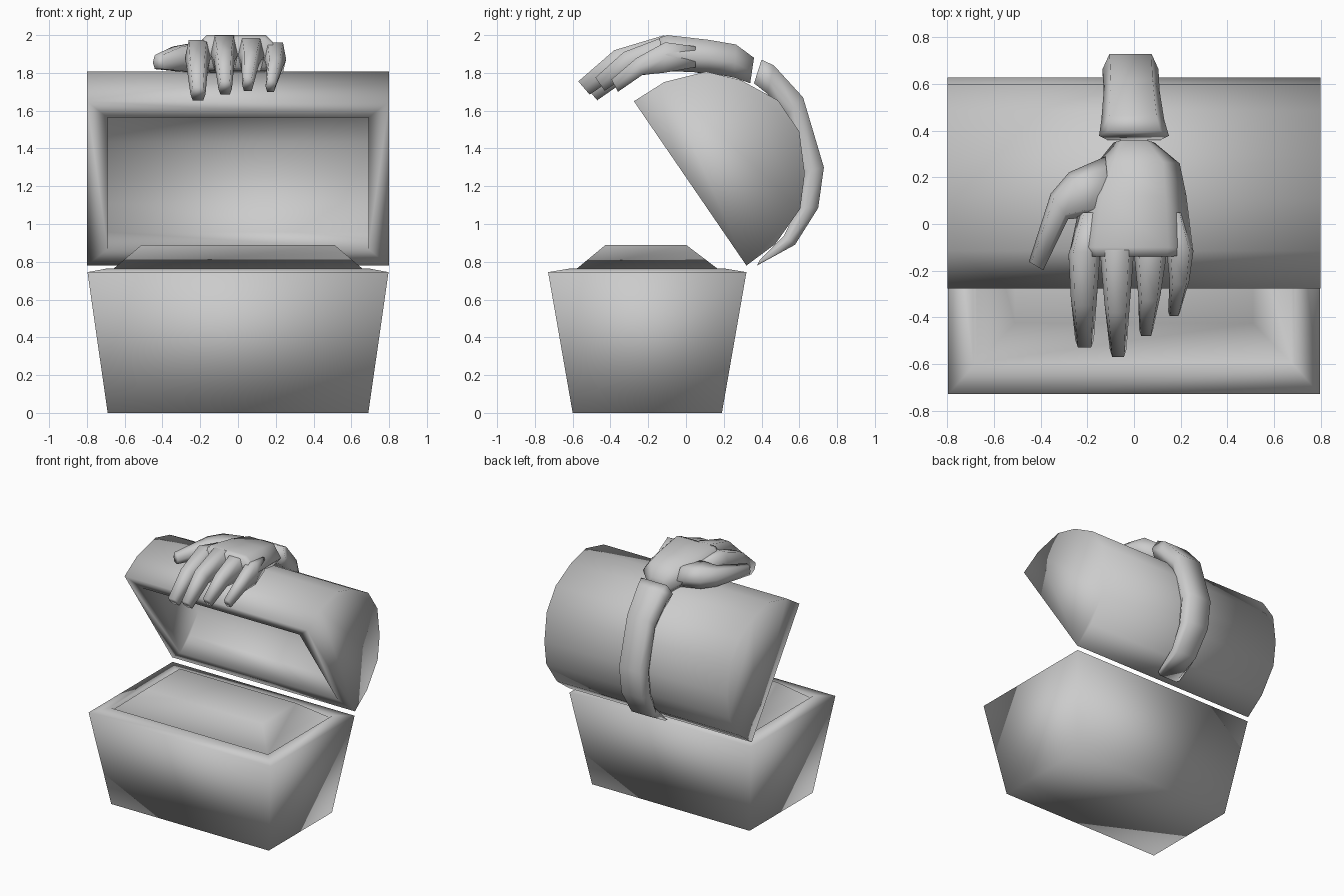
import bpy, bmesh
from mathutils import Vector

cube = bpy.data.objects.get("Cube")
if cube:
    bpy.data.objects.remove(cube, do_unlink=True)

grey = bpy.data.materials.new("plain_grey")
grey.use_nodes = True
COLOUR = (0.6, 0.6, 0.6, 1)
grey.diffuse_color = COLOUR
bsdf = grey.node_tree.nodes["Principled BSDF"]
bsdf.inputs["Base Color"].default_value = COLOUR
bsdf.inputs["Roughness"].default_value = 0.8


def finish(name, bm):
    """Turn a bmesh into a smooth shaded grey object."""
    bmesh.ops.recalc_face_normals(bm, faces=bm.faces)
    for f in bm.faces:
        f.smooth = True
    mesh = bpy.data.meshes.new(name)
    bm.to_mesh(mesh)
    bm.free()
    mesh.materials.append(grey)
    obj = bpy.data.objects.new(name, mesh)
    bpy.context.collection.objects.link(obj)
    return obj


def loft(name, rings):
    """Skin a list of equal-length closed rings and cap both ends."""
    bm = bmesh.new()
    loops = [[bm.verts.new(p) for p in ring] for ring in rings]
    n = len(loops[0])
    for a, b in zip(loops, loops[1:]):
        for i in range(n):
            j = (i + 1) % n
            bm.faces.new((a[i], a[j], b[j], b[i]))
    bm.faces.new(loops[0])
    bm.faces.new(loops[-1])
    return finish(name, bm)


def rect(z, x, y0, y1):
    return [(-x, y0, z), (x, y0, z), (x, y1, z), (-x, y1, z)]


def section(top, bottom, half, side=(1, 0, 0), flat=0.6):
    """Six-sided cross-section between a top and a bottom centre point."""
    t, b, s = Vector(top), Vector(bottom), Vector(side).normalized() * half
    mid = b.lerp(t, 0.45)
    return [t - s * flat, t + s * flat, mid + s,
            b + s * flat, b - s * flat, mid - s]


# Chest base: tapered box, thin rim and a heaped filling
loft("chest_base", [
    rect(0.0, 0.69, -0.60, 0.19),
    rect(0.745, 0.797, -0.73, 0.32),
    rect(0.765, 0.69, -0.61, 0.20),
    rect(0.75, 0.675, -0.595, 0.185),
    rect(0.89, 0.51, -0.425, 0.0),
])

# Lid: tilted half barrel with a hollow underside
HALF = [(0.527, 0), (0.52, 0.19), (0.44, 0.405), (0.30, 0.53), (0.10, 0.632)]
PROFILE = [(-u, v) for u, v in HALF] + [(u, v) for u, v in reversed(HALF)]
ALONG, OUT = Vector((0, 0.565, -0.825)), Vector((0, 0.825, 0.565))
CENTRE = Vector((0, 0.022, 1.215))

bm = bmesh.new()


def lid_loop(x, scale):
    return [bm.verts.new(CENTRE + ALONG * u * scale + OUT * v * scale
                         + Vector((x, 0, 0))) for u, v in PROFILE]


outer = lid_loop(-0.8, 1), lid_loop(0.8, 1)
inner = lid_loop(-0.69, 0.8), lid_loop(0.69, 0.8)
for left, right in (outer, inner):
    for i in range(len(PROFILE) - 1):
        bm.faces.new((left[i], left[i + 1], right[i + 1], right[i]))
    bm.faces.new(left)
    bm.faces.new(right)
for k in (0, -1):
    bm.faces.new((outer[0][k], outer[1][k], inner[1][k], inner[0][k]))
for o, n in zip(outer, inner):
    bm.faces.new((o[0], o[-1], n[-1], n[0]))
finish("chest_lid", bm)

# Forearm wrapped over the back of the lid: outer y,z / inner y,z / centre x / half width
ARM = [
    (0.40, 1.87, 0.36, 1.745, 0.0, 0.15),
    (0.465, 1.84, 0.43, 1.69, -0.005, 0.135),
    (0.62, 1.67, 0.53, 1.57, -0.01, 0.12),
    (0.73, 1.30, 0.61, 1.27, -0.015, 0.12),
    (0.70, 1.085, 0.59, 1.09, -0.015, 0.12),
    (0.577, 0.89, 0.52, 0.94, -0.01, 0.11),
    (0.376, 0.78, 0.39, 0.81, -0.005, 0.10),
]
loft("forearm", [section((x, y0, z0), (x, y1, z1), w, flat=0.75)
                 for y0, z0, y1, z1, x, w in ARM])

# Palm: top y,z / bottom y,z / centre x / half width
PALM = [
    (0.36, 1.88, 0.34, 1.745, 0.0, 0.088),
    (0.265, 1.95, 0.255, 1.775, 0.018, 0.178),
    (0.12, 1.975, 0.12, 1.80, 0.0, 0.225),
    (-0.10, 2.0, -0.10, 1.81, -0.01, 0.262),
    (-0.14, 1.985, -0.13, 1.83, -0.01, 0.25),
]
loft("palm", [section((x, y0, z0), (x, y1, z1), w)
              for y0, z0, y1, z1, x, w in PALM])

# Fingers: root, knuckle, middle joint and tip, same columns as the palm
FINGERS = {
    "index_finger": [
        (0.05, 1.95, 0.05, 1.83, -0.17, 0.06),
        (-0.12, 1.975, -0.14, 1.80, -0.213, 0.068),
        (-0.35, 1.88, -0.29, 1.78, -0.215, 0.056),
        (-0.53, 1.725, -0.47, 1.655, -0.212, 0.04)],
    "middle_finger": [
        (0.05, 1.96, 0.05, 1.83, -0.06, 0.06),
        (-0.12, 1.998, -0.14, 1.81, -0.073, 0.072),
        (-0.38, 1.92, -0.32, 1.815, -0.072, 0.054),
        (-0.57, 1.755, -0.51, 1.685, -0.068, 0.036)],
    "ring_finger": [
        (0.05, 1.96, 0.05, 1.83, 0.06, 0.06),
        (-0.12, 1.99, -0.14, 1.81, 0.07, 0.07),
        (-0.33, 1.91, -0.28, 1.81, 0.066, 0.048),
        (-0.48, 1.775, -0.43, 1.705, 0.052, 0.03)],
    "little_finger": [
        (0.05, 1.94, 0.05, 1.83, 0.16, 0.05),
        (-0.11, 1.962, -0.12, 1.80, 0.197, 0.058),
        (-0.26, 1.88, -0.23, 1.79, 0.195, 0.042),
        (-0.395, 1.765, -0.36, 1.70, 0.172, 0.026)],
}
for name, rows in FINGERS.items():
    loft(name, [section((x, y0, z0), (x, y1, z1), w, flat=0.7)
                for y0, z0, y1, z1, x, w in rows])

# Thumb: centre x,y / top z / bottom z / half width, splayed sideways
THUMB = [
    (-0.11, 0.16, 1.95, 1.80, 0.13),
    (-0.23, 0.125, 1.955, 1.80, 0.108),
    (-0.32, 0.075, 1.94, 1.81, 0.066),
    (-0.42, -0.18, 1.895, 1.82, 0.036),
]
SPREAD = [(0.1, -1, 0), (0.45, -0.9, 0), (0.55, -0.8, 0), (0.85, -0.5, 0)]
loft("thumb", [section((x, y, zt), (x, y, zb), w, d, 0.65)
               for (x, y, zt, zb, w), d in zip(THUMB, SPREAD)])
